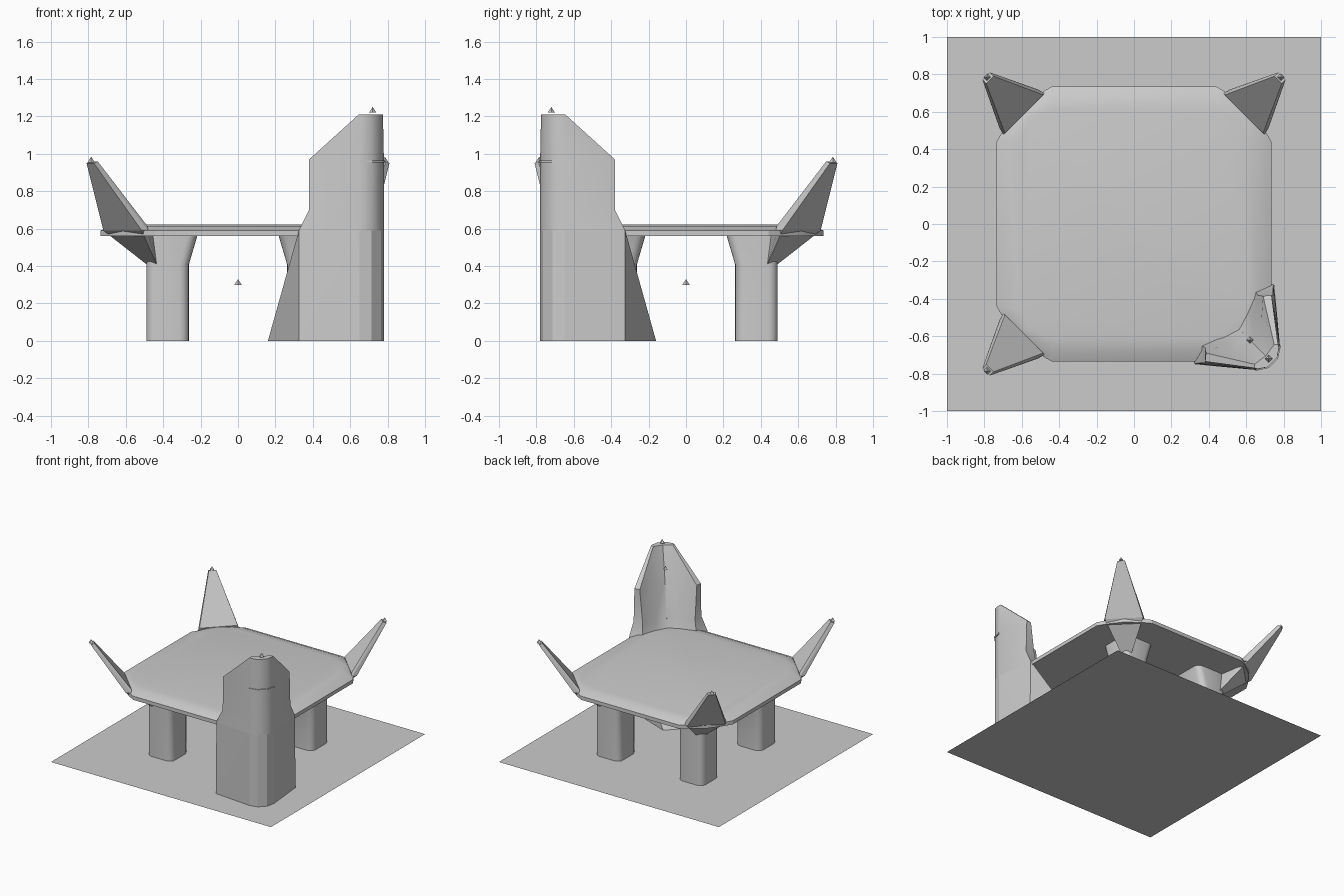
import bpy, bmesh, math
from mathutils import Vector

if "Cube" in bpy.data.objects:
    bpy.data.objects.remove(bpy.data.objects["Cube"])


def finish(name, bm, smooth=30):
    bmesh.ops.recalc_face_normals(bm, faces=bm.faces)
    me = bpy.data.meshes.new(name)
    bm.to_mesh(me)
    bm.free()
    ob = bpy.data.objects.new(name, me)
    bpy.context.collection.objects.link(ob)
    if smooth:
        bpy.ops.object.select_all(action='DESELECT')
        ob.select_set(True)
        bpy.context.view_layer.objects.active = ob
        bpy.ops.object.shade_smooth_by_angle(angle=math.radians(smooth))
    return ob


def loft(name, rings, smooth=30):
    """Closed solid through rings with equal point counts."""
    bm = bmesh.new()
    vs = [[bm.verts.new(p) for p in r] for r in rings]
    n = len(vs[0])
    for a, b in zip(vs, vs[1:]):
        for i in range(n):
            j = (i + 1) % n
            bm.faces.new((a[i], a[j], b[j], b[i]))
    bm.faces.new(vs[0])
    bm.faces.new(vs[-1])
    return finish(name, bm, smooth)


def hull(name, half):
    """Convex solid, mirrored over the corner diagonal."""
    bm = bmesh.new()
    pts = set(half) | {(y, x, z) for x, y, z in half}
    vs = [bm.verts.new(p) for p in sorted(pts)]
    res = bmesh.ops.convex_hull(bm, input=vs)
    junk = [g for g in res['geom_interior'] if isinstance(g, bmesh.types.BMVert)]
    bmesh.ops.delete(bm, geom=junk, context='VERTS')
    return finish(name, bm, 0)


def sym(pts):
    """Extend half an outline across the x = y diagonal."""
    return pts + [(y, x) for x, y in reversed(pts) if x != y]


def turn(ob, k):
    ob.rotation_euler[2] = k * math.pi / 2


def marker(name, x, y, z):
    bm = bmesh.new()
    bmesh.ops.create_cone(bm, cap_ends=True, segments=4, radius1=0.02, radius2=0, depth=0.03)
    bmesh.ops.translate(bm, verts=bm.verts, vec=(x, y, z))
    return finish(name, bm, 0)


# base sheet
bm = bmesh.new()
bmesh.ops.create_grid(bm, x_segments=1, y_segments=1, size=1)
finish("base_sheet", bm, 0)


# platform with cut corners and sloping rim
def four(corner, z):
    out = []
    for k in range(4):
        c, s = round(math.cos(k * math.pi / 2)), round(math.sin(k * math.pi / 2))
        out += [(c * x - s * y, s * x + c * y, z) for x, y in corner]
    return out


edge = sym([(0.735, 0.44), (0.70, 0.50), (0.615, 0.615)])
mid = sym([(0.68, 0.44), (0.655, 0.50), (0.59, 0.59)])
flat = sym([(0.61, 0.43), (0.60, 0.48), (0.56, 0.56)])
loft("platform", [four(edge, 0.56), four(edge, 0.59), four(mid, 0.613), four(flat, 0.622)], 25)


# rounded square section for the pillars
def section(lo, hi, z, r=0.05):
    c, h, pts = (lo + hi) / 2, (hi - lo) / 2, []
    for q in range(4):
        cx = c + (h - r) * (1 if q in (0, 3) else -1)
        cy = c + (h - r) * (1 if q < 2 else -1)
        for i in range(5):
            a = (q + i / 4) * math.pi / 2
            pts.append((cx + r * math.cos(a), cy + r * math.sin(a), z))
    return pts


# three corners with pillar, bracket and horn (k = 3 is the tower corner)
for k in range(3):
    turn(loft(f"pillar_{k}", [section(0.262, 0.49, 0), section(0.262, 0.49, 0.41),
                              section(0.215, 0.49, 0.57)]), k)
    turn(hull(f"bracket_{k}", [(0.49, 0.435, 0.41), (0.62, 0.50, 0.54), (0.72, 0.515, 0.59),
                               (0.45, 0.45, 0.57), (0.68, 0.49, 0.60)]), k)
    turn(hull(f"horn_{k}", [(0.69, 0.485, 0.615), (0.72, 0.515, 0.59), (0.70, 0.48, 0.59),
                            (0.79, 0.75, 0.96), (0.81, 0.77, 0.95)]), k)
    turn(marker(f"horn_tip_{k}", 0.785, 0.785, 0.97), k)

# tower foot with splayed inner wings
turn(hull("tower_foot", [(0.75, 0.325, 0), (0.32, 0.16, 0), (0.78, 0.65, 0), (0.765, 0.715, 0),
                         (0.745, 0.325, 0.59), (0.78, 0.65, 0.59), (0.765, 0.715, 0.59)]), 3)

# tower shield: outer corner wall and hollowed inner face
levels = [  # z, side edge, outer wall, inner edge, inner quarter, inner middle
    (0.59, (0.745, 0.325), (0.78, 0.65), (0.65, 0.36), (0.60, 0.47), (0.555, 0.555)),
    (0.70, (0.742, 0.38), (0.78, 0.65), (0.66, 0.38), (0.63, 0.50), (0.585, 0.585)),
    (0.97, (0.735, 0.38), (0.78, 0.65), (0.69, 0.385), (0.68, 0.53), (0.64, 0.64)),
    (1.21, (0.77, 0.645), (0.775, 0.66), (0.75, 0.645), (0.73, 0.67), (0.705, 0.705)),
]
rings = []
for z, e, o, i1, i2, i3 in levels:
    outer = sym([e, o, (0.765, 0.715)])
    inner = sym([i1, i2, i3])[::-1]
    rings.append([(x, y, z) for x, y in outer + inner])
turn(loft("tower_shield", rings, 35), 3)

# thin ledge around the outer corner of the tower
led = sym([(0.785, 0.65), (0.77, 0.72)]) + [(0.65, 0.76), (0.76, 0.65)]
turn(loft("tower_ledge", [[(x, y, z) for x, y in led] for z in (0.953, 0.965)], 0), 3)

# small post at the foot of the shield
post = [(0.58, 0.58), (0.63, 0.58), (0.63, 0.63), (0.58, 0.63)]
turn(loft("tower_post", [[(x, y, z) for x, y in post] for z in (0.61, 0.69)], 0), 3)

# small cone markers
marker("tower_tip", 0.72, -0.72, 1.235)
marker("shield_marker", 0.62, -0.62, 1.08).scale = (1, 1, 1)
marker("centre_marker", 0, 0, 0.315)
